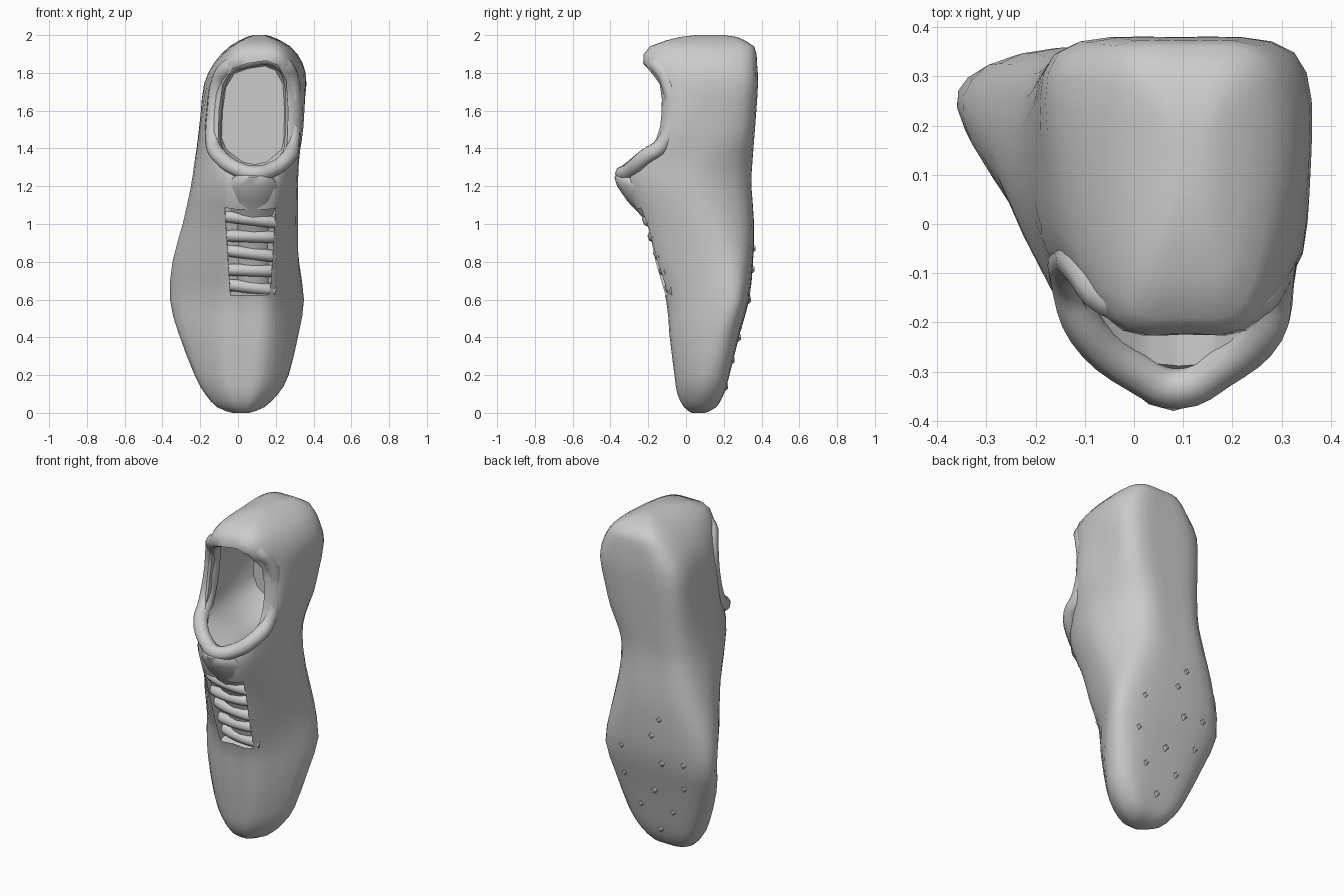
import bpy, bmesh, math
from mathutils import Vector

if "Cube" in bpy.data.objects:
    bpy.data.objects.remove(bpy.data.objects["Cube"])

# Cross-sections from toe to heel:
# z, left, right, sole left, sole right, top half width, top y, sole y
SECTIONS = [
    (0.00, -.03, .06, -.01, .05, .02, .03, .10),
    (0.03, -.11, .14, -.07, .10, .06, -.01, .16),
    (0.10, -.17, .21, -.13, .16, .09, -.045, .20),
    (0.20, -.225, .265, -.17, .21, .12, -.06, .23),
    (0.42, -.305, .315, -.24, .26, .14, -.085, .285),
    (0.60, -.345, .342, -.29, .28, .14, -.10, .335),
    (0.80, -.33, .32, -.29, .25, .14, -.17, .355),
    (1.00, -.28, .318, -.24, .19, .14, -.23, .36),
    (1.20, -.24, .318, -.20, .19, .15, -.305, .345),
    (1.32, -.225, .322, -.18, .21, .17, -.27, .35),
    (1.45, -.21, .335, -.165, .26, .22, -.165, .36),
    (1.58, -.195, .345, -.16, .29, .23, -.135, .37),
    (1.74, -.17, .36, -.15, .32, .21, -.145, .38),
    (1.85, -.12, .34, -.10, .30, .16, -.225, .375),
    (1.94, -.04, .275, -.03, .25, .12, -.19, .36),
    (1.99, .05, .18, .05, .18, .05, -.03, .27),
]


def spline(a, b, c, d, t):
    return [.5 * (2*q + (r-p)*t + (2*p-5*q+4*r-s)*t*t + (3*q-p-3*r+s)*t**3)
            for p, q, r, s in zip(a, b, c, d)]


def section_at(z):
    for a, b in zip(SECTIONS, SECTIONS[1:]):
        if a[0] <= z <= b[0]:
            t = (z - a[0]) / (b[0] - a[0])
            return [p + (q - p) * t for p, q in zip(a, b)]
    return SECTIONS[-1]


def ring(row, steps=4):
    z, xl, xr, sl, sr, tw, yt, yb = row
    c, h = .02 + .045 * z, yb - yt
    # widest point sits low around the ball of the foot
    f = .52 + .18 * max(0, 1 - abs(z - .62) / .5)
    key = [(c, yt), (c + tw, yt + .06*h), (xr, yt + f*h), (xr*.15 + sr*.85, yb - .06*h),
           ((sl + sr) / 2, yb), (xl*.15 + sl*.85, yb - .06*h), (xl, yt + f*h), (c - tw, yt + .06*h)]
    out = []
    for i in range(8):
        for k in range(steps):
            x, y = spline(*(key[(i + j) % 8] for j in (-1, 0, 1, 2)), k / steps)
            out.append((x, y, z))
    return out


def new_object(name, bm):
    bmesh.ops.recalc_face_normals(bm, faces=bm.faces)
    mesh = bpy.data.meshes.new(name)
    bm.to_mesh(mesh)
    bm.free()
    ob = bpy.data.objects.new(name, mesh)
    bpy.context.collection.objects.link(ob)
    return ob


def loft(name, rings):
    bm = bmesh.new()
    rows = [[bm.verts.new(p) for p in r] for r in rings]
    n = len(rows[0])
    for a, b in zip(rows, rows[1:]):
        for i in range(n):
            bm.faces.new((a[i], a[(i+1) % n], b[(i+1) % n], b[i]))
    bm.faces.new(rows[0])
    bm.faces.new(rows[-1])
    return new_object(name, bm)


def smooth(ob, degrees=40):
    bpy.ops.object.select_all(action='DESELECT')
    ob.select_set(True)
    bpy.context.view_layer.objects.active = ob
    bpy.ops.object.shade_smooth_by_angle(angle=math.radians(degrees))


def cut(ob, cutter):
    bpy.context.view_layer.objects.active = ob
    cutter.hide_render = True
    mod = ob.modifiers.new('cut', 'BOOLEAN')
    mod.operation, mod.solver, mod.object = 'DIFFERENCE', 'EXACT', cutter
    bpy.ops.object.modifier_apply(modifier=mod.name)
    bpy.data.objects.remove(cutter)


def tube(name, pts, radius, closed=False):
    cu = bpy.data.curves.new(name, 'CURVE')
    cu.dimensions, cu.bevel_depth, cu.bevel_resolution = '3D', radius, 2
    cu.use_fill_caps, cu.resolution_u = True, 4
    s = cu.splines.new('BEZIER')
    s.bezier_points.add(len(pts) - 1)
    for bp, p in zip(s.bezier_points, pts):
        bp.co = p
        bp.handle_left_type = bp.handle_right_type = 'AUTO'
    s.use_cyclic_u = closed
    ob = bpy.data.objects.new(name, cu)
    bpy.context.collection.objects.link(ob)
    bpy.ops.object.select_all(action='DESELECT')
    ob.select_set(True)
    bpy.context.view_layer.objects.active = ob
    bpy.ops.object.convert(target='MESH')
    ob = bpy.context.object
    smooth(ob, 75)
    return ob


# Shoe body lofted from toe to heel
rows = []
for i in range(len(SECTIONS) - 1):
    quad = [SECTIONS[min(max(i + j, 0), len(SECTIONS) - 1)] for j in (-1, 0, 1, 2)]
    rows += [spline(*quad, t) for t in (0, .5)]
rows.append(SECTIONS[-1])
body_rings = [ring(r) for r in rows]
top = Vector((.115, .13, 2.0))
body_rings.append([Vector(p).lerp(top, .5) for p in body_rings[-1]])
for p in body_rings[-1]:
    p.z = 2.0
body = loft('shoe_body', body_rings)

# Foot opening, slightly wider inside
OPENING = [(.09, 1.285), (.02, 1.30), (-.075, 1.37), (-.105, 1.44), (-.10, 1.60), (-.08, 1.74),
           (-.03, 1.82), (.05, 1.85), (.15, 1.865), (.21, 1.84), (.255, 1.76), (.265, 1.60),
           (.26, 1.43), (.245, 1.37), (.16, 1.30)]
hole = []
for y, s in ((-.6, 1), (-.1, 1), (.0, 1.06), (.2, 1.04), (.27, .9)):
    hole.append([(.08 + (x - .08) * s, y, 1.58 + (z - 1.58) * s) for x, z in OPENING])
cut(body, loft('opening_cutter', hole))

# Recess under the laces
bm = bmesh.new()
bmesh.ops.create_cube(bm, size=1)
for v in bm.verts:
    v.co.x *= .21 if v.co.z < 0 else .27
    v.co.y *= .12
    v.co.z *= .48
recess = new_object('lace_cutter', bm)
recess.location, recess.rotation_euler = (.065, -.185, .85), (.33, 0, 0)
bpy.context.view_layer.update()
cut(body, recess)
smooth(body, 45)

# Padded collar around the opening
collar = []
for x, z in OPENING:
    px, pz = .08 + (x - .08) * 1.14, 1.58 + (z - 1.58) * 1.06
    r = section_at(pz)
    side = min(1, abs(px - .085) / .2)
    y = r[6] + .055 + .01 * side
    if pz < 1.4:
        y = -.335 + .14 * side ** 1.5
    collar.append((px, y, pz))
tube('collar', collar, .042, True)

# Tongue: padded flap rising to a tip in front of the opening
tongue = []
for z, y, w, t in ((.62, -.06, .09, .02), (.85, -.13, .10, .02), (1.02, -.19, .11, .025),
                   (1.12, -.265, .14, .045), (1.2, -.315, .15, .05), (1.25, -.345, .10, .035),
                   (1.285, -.33, .05, .012)):
    tongue.append([(.08 + w * math.cos(a), y + 3.5 * (w * math.cos(a)) ** 2 + t * math.sin(a), z)
                   for a in (math.tau * i / 12 for i in range(12))])
smooth(loft('tongue', tongue), 60)

# Laces lying across the recess, flush with the upper
for i in range(5):
    z = .665 + i * .09
    y = -.062 - (z - .62) * .33
    tilt = .004 if i % 2 else .016
    tube('lace_%d' % (i + 1), [(-.06, y + .02, z + tilt), (.0, y, z + tilt * .5),
                               (.13, y, z - tilt * .5), (.19, y + .02, z - tilt)], .032)

# Low studs on the forefoot of the sole
bm = bmesh.new()
STUDS = [(.14, .5), (.28, .25), (.28, .75), (.4, .5), (.46, .12), (.46, .88), (.6, .38), (.62, .14),
         (.64, .86), (.76, .5), (.87, .4)]
for z, u in STUDS:
    r = section_at(z)
    x = r[3] + (r[4] - r[3]) * u
    y = r[7] - .05 * abs(2 * u - 1) ** 2 * (r[7] - r[6])
    made = bmesh.ops.create_cone(bm, cap_ends=True, segments=4, radius1=.035, radius2=.012, depth=.03)
    for v in made['verts']:
        v.co = Vector((x + v.co.x, y + v.co.z - .004, z + v.co.y))
smooth(new_object('sole_studs', bm), 30)
